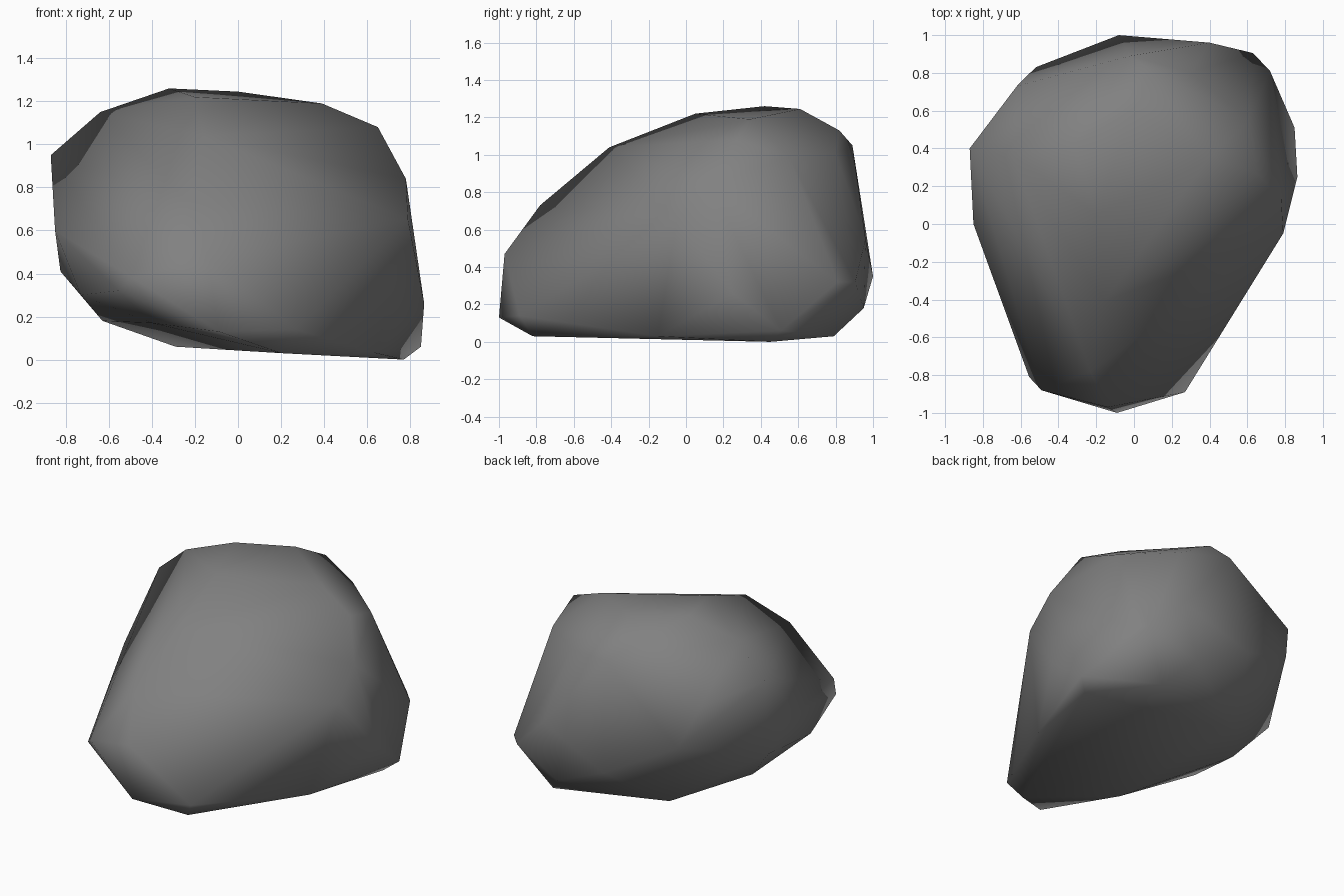
import bpy
import bmesh
from math import radians

# Remove the default cube
default_cube = bpy.data.objects.get("Cube")
if default_cube:
    bpy.data.objects.remove(default_cube, do_unlink=True)


def make_material(name, colour):
    """One flat matte colour, for both viewport and render."""
    material = bpy.data.materials.new(name)
    material.use_nodes = True
    material.diffuse_color = colour
    shader = material.node_tree.nodes["Principled BSDF"]
    shader.inputs["Base Color"].default_value = colour
    shader.inputs["Roughness"].default_value = 1
    return material


def make_boulder(name, corner_groups, material):
    """Wrap a tight convex skin around the given corners."""
    bm = bmesh.new()
    for group in corner_groups:
        for corner in group:
            bm.verts.new(corner)
    hull = bmesh.ops.convex_hull(bm, input=bm.verts[:], use_existing_faces=False)
    leftovers = set(hull["geom_interior"]) | set(hull["geom_unused"])
    loose = [item for item in leftovers if isinstance(item, bmesh.types.BMVert)]
    bmesh.ops.delete(bm, geom=loose, context="VERTS")

    # Merge nearly flat neighbours, then return to clean triangles
    bmesh.ops.dissolve_limit(bm, angle_limit=radians(1), verts=bm.verts[:], edges=bm.edges[:])
    bmesh.ops.triangulate(bm, faces=bm.faces[:])
    bmesh.ops.recalc_face_normals(bm, faces=bm.faces[:])
    for face in bm.faces:
        face.smooth = True

    mesh = bpy.data.meshes.new(name)
    bm.to_mesh(mesh)
    bm.free()
    mesh.materials.append(material)
    boulder = bpy.data.objects.new(name, mesh)
    bpy.context.collection.objects.link(boulder)
    return boulder


# Broad crown, sloping down towards the front
crown = [
    (-.32, .42, 1.26), (0, .61, 1.245), (-.64, .36, 1.15), (.39, .34, 1.19),
    (.65, .27, 1.08), (-.2, .05, 1.22), (-.16, -.41, 1.04), (.08, .82, 1.13),
]

# Narrow nose at the front
nose = [
    (-.23, -.78, .73), (-.14, -.97, .47), (-.49, -.88, .38),
    (-.555, -.81, .32), (-.09, -1, .13), (.27, -.89, .14),
]

# Bulging left and right flanks
flanks = [
    (.61, .55, .99), (.78, .13, .84), (.79, -.05, .65), (.865, .25, .26),
    (-.87, .4, .95), (-.85, 0, .6), (-.825, .3, .41),
]

# Steep back wall
back = [
    (-.02, .89, 1.05), (.3, .8, 1.01), (.4, .96, .55),
    (-.62, .73, .84), (-.52, .83, .57), (-.08, 1, .35),
    (.63, .905, .32), (.72, .81, .32), (.3, .95, .18),
]

# Slightly tilted underside
base = [
    (.85, .51, .06), (.77, .45, 0), (.64, -.15, .03), (.2, -.82, .03),
    (.44, .79, .03), (-.29, .59, .06), (-.63, .19, .18), (-.73, -.29, .3),
    (-.4, -.61, .17),
]

stone_grey = make_material("stone grey", (.22, .22, .22, 1))
make_boulder("boulder", [crown, nose, flanks, back, base], stone_grey)
